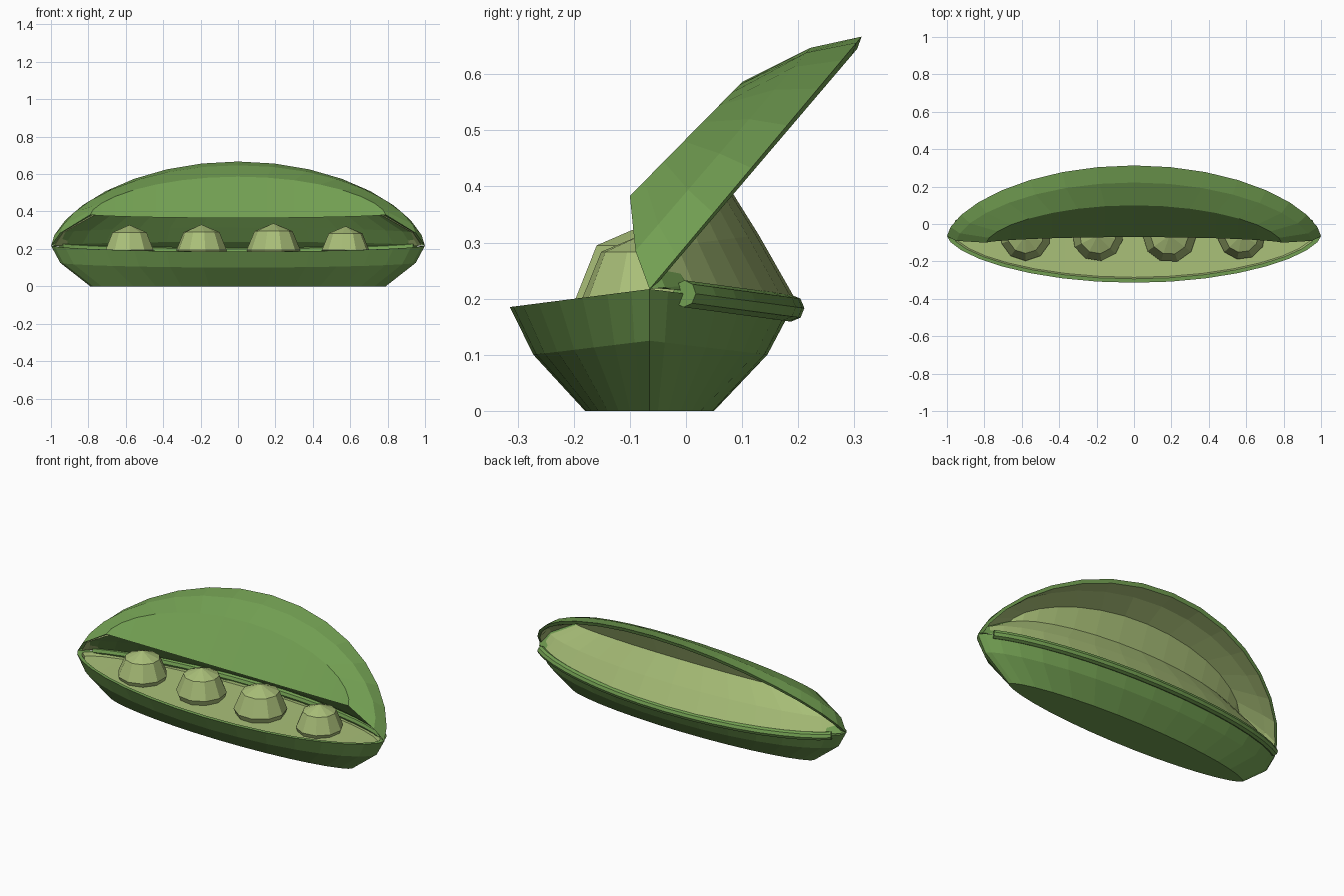
import bpy, bmesh, math

if "Cube" in bpy.data.objects:
    bpy.data.objects.remove(bpy.data.objects["Cube"])

N = 16          # segments along each half outline
POW = 1.25      # pointedness of the pod outline


def material(name, rgb):
    m = bpy.data.materials.new(name)
    m.diffuse_color = (*rgb, 1)
    m.use_nodes = True
    m.node_tree.nodes["Principled BSDF"].inputs["Base Color"].default_value = m.diffuse_color
    return m


POD = material("pod_green", (0.17, 0.35, 0.085))
INNER = material("pale_lining", (0.40, 0.53, 0.19))
PEA = material("pea_green", (0.40, 0.52, 0.19))


def arc(half_x, end, mid, t0=0.0):
    """Half outline: (y, z) goes from 'end' at the tips to 'mid' at x = 0."""
    pts = []
    for i in range(N + 1):
        t = t0 + (math.pi - 2 * t0) * i / N
        s = max(math.sin(t), 0) ** POW
        if s < 1e-6:
            s = 0
        pts.append((half_x * math.cos(t),
                    end[0] + (mid[0] - end[0]) * s,
                    end[1] + (mid[1] - end[1]) * s))
    return pts


def loft(name, rows, pale):
    """Closed skin through all rows; strips listed in 'pale' get the lining."""
    bm = bmesh.new()
    grid = [[bm.verts.new(p) for p in row] for row in rows]
    for j in range(len(rows)):
        a, b = grid[j], grid[(j + 1) % len(rows)]
        for i in range(N):
            f = bm.faces.new((a[i], b[i], b[i + 1], a[i + 1]))
            f.material_index = 1 if j in pale else 0
    bmesh.ops.remove_doubles(bm, verts=bm.verts, dist=0.0005)
    bmesh.ops.recalc_face_normals(bm, faces=bm.faces)
    me = bpy.data.meshes.new(name)
    bm.to_mesh(me)
    bm.free()
    ob = bpy.data.objects.new(name, me)
    bpy.context.collection.objects.link(ob)
    me.materials.append(POD)
    me.materials.append(INNER)
    return ob


# Lower half: closed boat with a thin rim and a shallow pale floor
TIP = (-0.065, 0.217)
MID = (-0.065, 0.125)
BASE = (-0.065, 0.0)
LIP = (-0.065, 0.214)
FLOOR = (-0.065, 0.195)
loft("lower_pod", [
    arc(0.955, FLOOR, (-0.285, 0.163)),
    arc(0.97, LIP, (-0.293, 0.186)),
    arc(1.0, TIP, (-0.314, 0.185)),
    arc(0.95, MID, (-0.272, 0.10)),
    arc(0.79, BASE, (-0.18, 0.0)),
    arc(0.79, BASE, (0.05, 0.0)),
    arc(0.95, MID, (0.145, 0.10)),
    arc(1.0, TIP, (0.19, 0.185)),
    arc(0.97, LIP, (0.17, 0.186)),
    arc(0.955, FLOOR, (0.165, 0.163)),
], pale=(0, 8, 9))

# Upper half: folded shell, hinged at the back and swung open
L_MID = (-0.09, 0.285)
L_BASE = (-0.10, 0.383)
loft("upper_pod", [
    # green outside, from the hinge up to the far rim
    arc(1.0, TIP, (0.15, 0.238)),
    arc(0.95, L_MID, (0.10, 0.315)),
    arc(0.79, L_BASE, (0.04, 0.41)),
    arc(0.79, L_BASE, (-0.07, 0.365)),
    arc(0.79, L_BASE, (0.10, 0.586)),
    arc(0.95, L_MID, (0.222, 0.647)),
    arc(1.0, TIP, (0.313, 0.667)),
    # pale inside, back down to the hinge
    arc(0.98, (-0.058, 0.219), (0.305, 0.645)),
    arc(0.935, (-0.078, 0.287), (0.222, 0.626)),
    arc(0.775, (-0.086, 0.376), (0.112, 0.568)),
    arc(0.775, (-0.086, 0.376), (0.057, 0.43)),
    arc(0.935, (-0.078, 0.287), (0.130, 0.313)),
    arc(0.98, (-0.058, 0.219), (0.196, 0.197)),
], pale=(7, 8, 9, 10, 11))

# Hinge cord along the back rim
cu = bpy.data.curves.new("hinge_cord", 'CURVE')
cu.dimensions = '3D'
cu.twist_mode = 'Z_UP'
cu.bevel_depth = 0.024
cu.bevel_resolution = 2
cu.use_fill_caps = True
path = arc(1.0, TIP, (0.187, 0.183), t0=0.33)
sp = cu.splines.new('POLY')
sp.points.add(len(path) - 1)
for p, co in zip(sp.points, path):
    p.co = (*co, 1)
sp.use_smooth = False
cu.materials.append(POD)
cord = bpy.data.objects.new("hinge_cord", cu)
bpy.context.collection.objects.link(cord)

# Row of low-poly peas
for k, (x, r) in enumerate([(-0.58, 0.135), (-0.195, 0.137),
                            (0.19, 0.144), (0.575, 0.128)]):
    bpy.ops.mesh.primitive_uv_sphere_add(segments=10, ring_count=4, radius=r,
                                         location=(x, -0.062, 0.193),
                                         rotation=(0, 0, 0.15 * k))
    pea = bpy.context.object
    pea.name = f"pea_{k + 1}"
    pea.data.materials.append(PEA)
